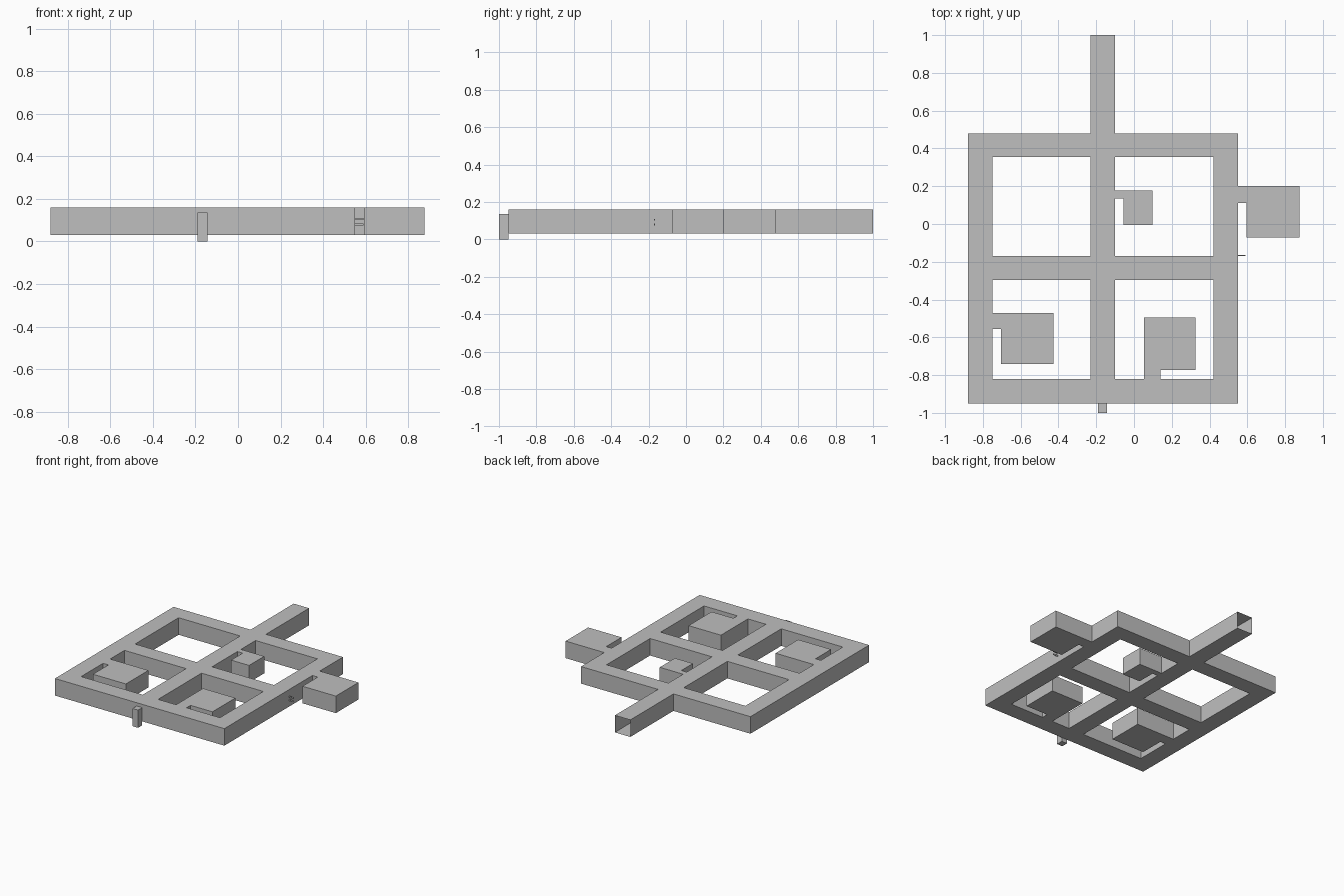
import bpy, bmesh
from mathutils import Matrix

if "Cube" in bpy.data.objects:
    bpy.data.objects.remove(bpy.data.objects["Cube"])

Z0, Z1 = 0.03, 0.16   # floor and ceiling heights

grey = bpy.data.materials.new("stone grey")
grey.diffuse_color = (0.52, 0.52, 0.52, 1)
grey.use_nodes = True
grey.node_tree.nodes["Principled BSDF"].inputs["Base Color"].default_value = grey.diffuse_color


def finish(name, bm):
    bmesh.ops.remove_doubles(bm, verts=bm.verts, dist=1e-5)
    me = bpy.data.meshes.new(name)
    bm.to_mesh(me)
    bm.free()
    me.materials.append(grey)
    ob = bpy.data.objects.new(name, me)
    bpy.context.collection.objects.link(ob)
    return ob


def hollow(name, rects, openings=()):
    """Hollow shell over a union of plan rectangles (x0, x1, y0, y1).
    Walls whose middle lies in an opening rectangle are left out."""
    cuts = list(rects) + list(openings)
    xs = sorted({v for r in cuts for v in r[:2]})
    ys = sorted({v for r in cuts for v in r[2:]})

    def inside(x, y, group):
        return any(a < x < b and c < y < d for a, b, c, d in group)

    bm = bmesh.new()

    def face(*pts):
        bm.faces.new([bm.verts.new(p) for p in pts])

    e = 1e-4
    for a, b in zip(xs, xs[1:]):
        for c, d in zip(ys, ys[1:]):
            mx, my = (a + b) / 2, (c + d) / 2
            if not inside(mx, my, rects):
                continue
            face((a, c, Z1), (b, c, Z1), (b, d, Z1), (a, d, Z1))
            face((a, d, Z0), (b, d, Z0), (b, c, Z0), (a, c, Z0))
            sides = (((a, c), (b, c), 0, -e), ((b, c), (b, d), e, 0),
                     ((b, d), (a, d), 0, e), ((a, d), (a, c), -e, 0))
            for p, q, ox, oy in sides:
                wx, wy = (p[0] + q[0]) / 2, (p[1] + q[1]) / 2
                if inside(wx + ox, wy + oy, rects) or inside(wx, wy, openings):
                    continue
                face((*p, Z0), (*q, Z0), (*q, Z1), (*p, Z1))
    bmesh.ops.remove_doubles(bm, verts=bm.verts, dist=1e-5)
    bmesh.ops.dissolve_limit(bm, angle_limit=0.01, verts=bm.verts, edges=bm.edges)
    return finish(name, bm)


def box(name, lo, hi):
    bm = bmesh.new()
    size = [h - l for l, h in zip(lo, hi)]
    mid = [(h + l) / 2 for l, h in zip(lo, hi)]
    bmesh.ops.create_cube(bm, size=1, matrix=Matrix.Translation(mid) @ Matrix.Diagonal((*size, 1)))
    return finish(name, bm)


# rooms: chamber, short passage, doorway cut where the passage meets the corridor
g = 0.004
rooms = {
    "west_room": ((-0.705, -0.427, -0.742, -0.47), (-0.75, -0.705, -0.555, -0.47),
                  (-0.75 - g, -0.75 + g, -0.555, -0.47)),
    "south_room": ((0.052, 0.325, -0.772, -0.495), (0.052, 0.14, -0.82, -0.772),
                   (0.052, 0.14, -0.82 - g, -0.82 + g)),
    "middle_room": ((-0.055, 0.097, -0.005, 0.178), (-0.10, -0.055, 0.135, 0.178),
                    (-0.10 - g, -0.10 + g, 0.135, 0.178)),
    "east_room": ((0.595, 0.876, -0.072, 0.20), (0.55, 0.595, 0.112, 0.20),
                  (0.55 - g, 0.55 + g, 0.112, 0.20)),
}
doors = []
for name, (chamber, passage, door) in rooms.items():
    hollow(name, [chamber, passage], [door])
    doors.append(door)

# corridor network, with an open mouth at the back
corridors = [
    (-0.88, -0.75, -0.95, 0.48),    # west
    (0.422, 0.55, -0.95, 0.48),     # east
    (-0.88, 0.55, -0.95, -0.82),    # south
    (-0.88, 0.55, 0.355, 0.48),     # north
    (-0.88, 0.55, -0.297, -0.17),   # crossing
    (-0.23, -0.10, -0.95, 1.0),     # spine
]
hollow("corridors", corridors, doors + [(-0.23, -0.10, 1 - g, 1 + g)])

# front post and the small wall brackets on the east side
box("front_post", (-0.19, -1.0, 0.0), (-0.143, -0.95, 0.135))
for i, z in enumerate((0.075, 0.10)):
    box(f"wall_bracket_{i + 1}", (0.55, -0.17, z), (0.59, -0.165, z + 0.01))
